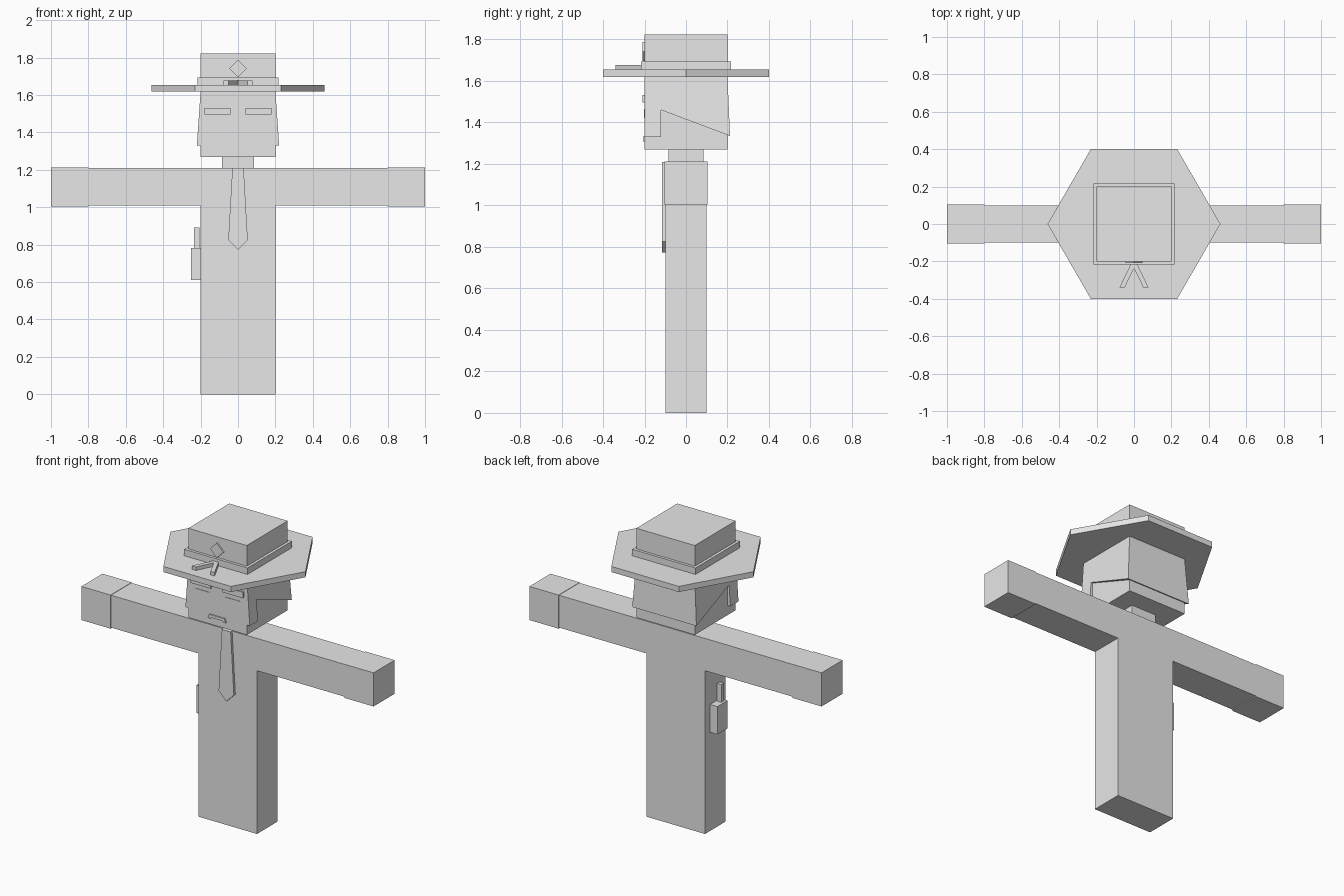
import bpy
import bmesh
import math

cube = bpy.data.objects.get("Cube")
if cube:
    bpy.data.objects.remove(cube, do_unlink=True)

grey = bpy.data.materials.new("light_grey")
grey.use_nodes = True
grey.diffuse_color = (0.8, 0.8, 0.8, 1)
grey.node_tree.nodes["Principled BSDF"].inputs["Base Color"].default_value = (0.8, 0.8, 0.8, 1)


def finish(name, bm):
    bmesh.ops.recalc_face_normals(bm, faces=bm.faces)
    mesh = bpy.data.meshes.new(name)
    bm.to_mesh(mesh)
    bm.free()
    mesh.materials.append(grey)
    obj = bpy.data.objects.new(name, mesh)
    bpy.context.collection.objects.link(obj)
    return obj


def box(name, xs, ys, zs):
    """Block spanning the given ranges."""
    bm = bmesh.new()
    bmesh.ops.create_cube(bm, size=1)
    for v in bm.verts:
        v.co = [r[0] + (c + 0.5) * (r[1] - r[0]) for c, r in zip(v.co, (xs, ys, zs))]
    return finish(name, bm)


def prism(name, points, place, a, b):
    """Outline extruded from a to b; place maps (u, v, depth) to a position."""
    bm = bmesh.new()
    rings = [[bm.verts.new(place(u, v, d)) for u, v in points] for d in (a, b)]
    bm.faces.new(rings[0])
    bm.faces.new(rings[1][::-1])
    n = len(points)
    for i in range(n):
        j = (i + 1) % n
        bm.faces.new((rings[0][i], rings[0][j], rings[1][j], rings[1][i]))
    return finish(name, bm)


def on_front(u, v, d):
    return (u, d, v)


def on_top(u, v, d):
    return (u, v, d)


def hair_place(u, v, d):
    # Flares outwards towards the bottom
    return (d * (0.2 + 0.02 * (1.62 - v) / 0.29), u, v)


def span(side, a, b):
    return sorted((side * a, side * b))


# Body
torso = (-0.2, 0.2)
deep = (-0.1, 0.1)
box("torso", torso, deep, (0.61, 1.21))
box("neck", (-0.085, 0.085), (-0.085, 0.085), (1.21, 1.27))
box("head", torso, torso, (1.27, 1.63))

# Paired limbs and facial features
for side, label in ((1, "left"), (-1, "right")):
    box(label + "_leg", span(side, 0, 0.2), deep, (0, 0.61))
    box(label + "_arm", span(side, 0.2, 0.8), deep, (1.01, 1.21))
    box(label + "_hand", span(side, 0.8, 1), (-0.103, 0.103), (1.004, 1.212))
    box(label + "_eyebrow", span(side, 0.04, 0.18), (-0.21, -0.2), (1.495, 1.532))
    box(label + "_eye", span(side, 0.05, 0.155), (-0.203, -0.2), (1.422, 1.466))
    # Forked trim lying on the brim
    fork = [(0, -0.212), (0.016, -0.212), (0.078, -0.34), (0.05, -0.34), (0, -0.237)]
    prism(label + "_brim_trim", [(side * x, y) for x, y in fork], on_top, 1.655, 1.677)

# Frowning mouth
prism("mouth", [(-0.063, 1.308), (-0.052, 1.333), (0.052, 1.333), (0.063, 1.308),
                (0.045, 1.308), (0.04, 1.316), (-0.04, 1.316), (-0.045, 1.308)],
      on_front, -0.208, -0.2)

# Hair wrapping the sides and back of the head
prism("hair", [(-0.199, 1.62), (-0.199, 1.33), (-0.12, 1.33),
               (-0.12, 1.46), (0.212, 1.335), (0.2, 1.62)], hair_place, -1, 1)

# Hat
rim = [(0.462 * math.cos(i * math.pi / 3), 0.462 * math.sin(i * math.pi / 3)) for i in range(6)]
prism("hat_brim", rim, on_top, 1.62, 1.655)
box("hat_band", (-0.217, 0.217), (-0.217, 0.217), (1.655, 1.695))
box("hat_crown", torso, torso, (1.655, 1.823))
prism("hat_diamond", [(-0.046, 1.742), (0, 1.696), (0.046, 1.742), (0, 1.788)],
      on_front, -0.209, -0.2)

# Tie
prism("tie", [(-0.03, 1.21), (0.03, 1.21), (0.052, 0.825), (0, 0.772), (-0.052, 0.825)],
      on_front, -0.115, -0.1)

# Hip radio with aerial
box("radio", (-0.25, -0.2), (-0.05, 0.05), (0.61, 0.782))
box("radio_aerial", (-0.235, -0.205), (-0.035, -0.01), (0.782, 0.892))
